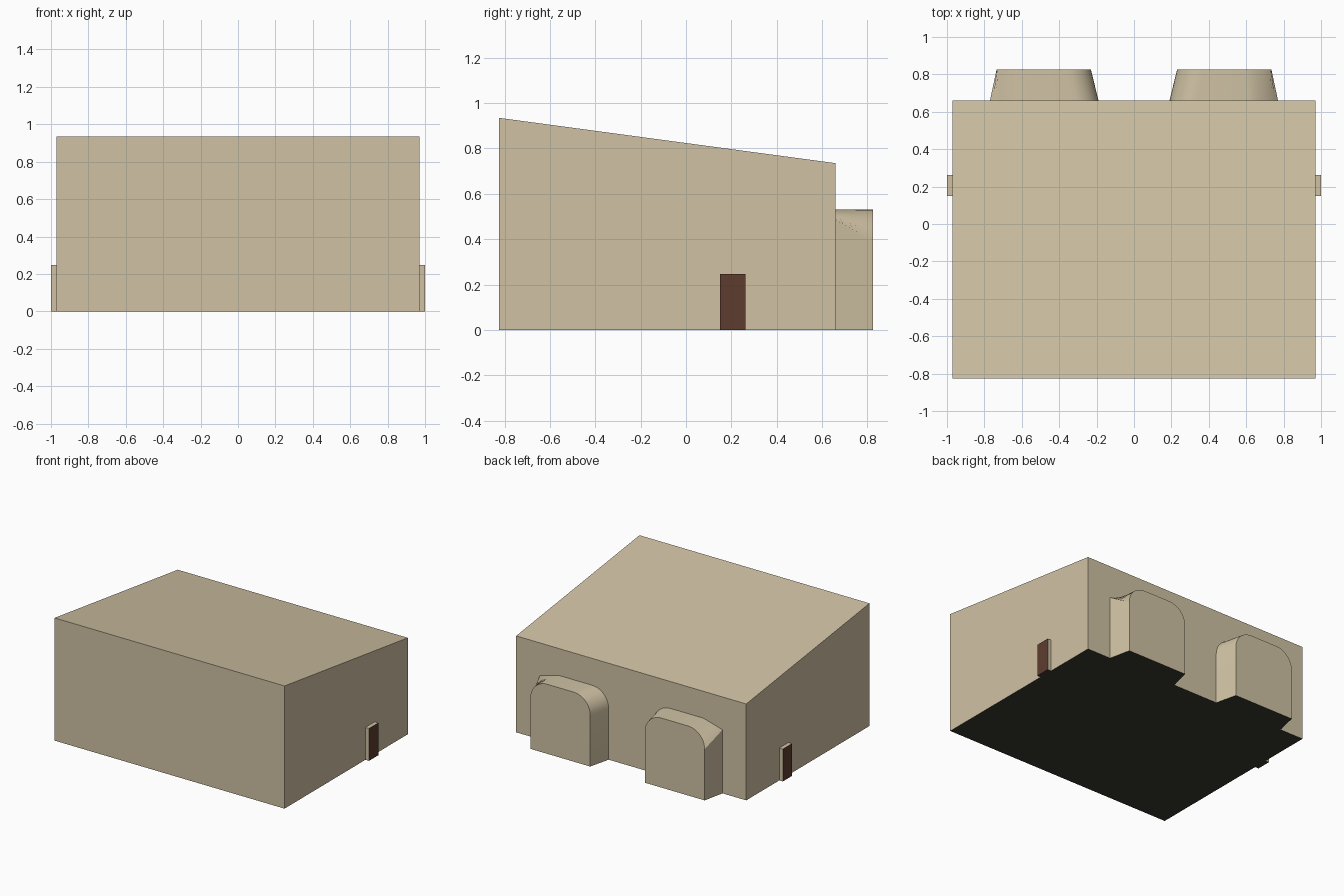
import bpy
import bmesh
from math import sin, cos, pi

cube = bpy.data.objects.get("Cube")
if cube:
    bpy.data.objects.remove(cube, do_unlink=True)


def make_material(name, rgb):
    mat = bpy.data.materials.new(name)
    mat.use_nodes = True
    mat.diffuse_color = (*rgb, 1)
    bsdf = next(n for n in mat.node_tree.nodes if n.type == 'BSDF_PRINCIPLED')
    bsdf.inputs["Base Color"].default_value = (*rgb, 1)
    return mat


sand = make_material("sand plaster", (0.63, 0.54, 0.37))
brown = make_material("brown door", (0.11, 0.047, 0.028))
dark = make_material("dark underside", (0.038, 0.042, 0.03))


def loft(name, start, end, smooth=False):
    """Solid between two matching closed outlines; downward faces are dark."""
    bm = bmesh.new()
    a = [bm.verts.new(p) for p in start]
    b = [bm.verts.new(p) for p in end]
    bm.faces.new(a)
    bm.faces.new(b)
    for i in range(len(a)):
        j = (i + 1) % len(a)
        bm.faces.new((a[i], a[j], b[j], b[i]))
    bmesh.ops.recalc_face_normals(bm, faces=bm.faces)
    for f in bm.faces:
        if f.normal.z < -0.9:
            f.material_index = 1
    mesh = bpy.data.meshes.new(name)
    bm.to_mesh(mesh)
    bm.free()
    for mat in (sand, dark, brown):
        mesh.materials.append(mat)
    obj = bpy.data.objects.new(name, mesh)
    bpy.context.collection.objects.link(obj)
    if smooth:
        bpy.ops.object.select_all(action='DESELECT')
        obj.select_set(True)
        bpy.context.view_layer.objects.active = obj
        bpy.ops.object.shade_smooth_by_angle(angle=pi / 6)
    return obj


# Main block with a roof falling towards the back
FRONT, BACK, HALF = -0.825, 0.66, 0.97
side = [(FRONT, 0), (BACK, 0), (BACK, 0.735), (FRONT, 0.935)]
loft("main_block", [(-HALF, y, z) for y, z in side], [(HALF, y, z) for y, z in side])

# Flared bays on the back wall, with rounded upper corners
BAY_TOP, RADIUS, STEPS = 0.53, 0.14, 10


def arch(inner, outer, y, sign, blunt):
    """Outline of a bay; blunt swaps the outer rounding for a shallow chamfer."""
    pts = [(inner, 0)]
    for k in range(STEPS + 1):
        t = k / STEPS * pi / 2
        pts.append((inner + RADIUS * (1 - cos(t)), BAY_TOP - RADIUS * (1 - sin(t))))
    for k in range(STEPS + 1):
        s = k / STEPS
        t = s * pi / 2
        if blunt:
            pts.append((outer - 0.16 * (1 - s), BAY_TOP - 0.045 * s))
        else:
            pts.append((outer - RADIUS * (1 - sin(t)), BAY_TOP - RADIUS * (1 - cos(t))))
    pts.append((outer, 0))
    return [(sign * x, y, z) for x, z in pts]


for label, sign in (("left", 1), ("right", -1)):
    loft(label + "_bay",
         arch(0.19, 0.77, BACK, sign, True),
         arch(0.23, 0.735, 0.825, sign, False), smooth=True)

    # Side door: sand frame block with a brown outer face
    rect = [(0.15, 0), (0.262, 0), (0.262, 0.247), (0.15, 0.247)]
    door = loft(label + "_door",
                [(sign * HALF, y, z) for y, z in rect],
                [(sign, y, z) for y, z in rect])
    for p in door.data.polygons:
        if p.normal.x * sign > 0.9:
            p.material_index = 2
